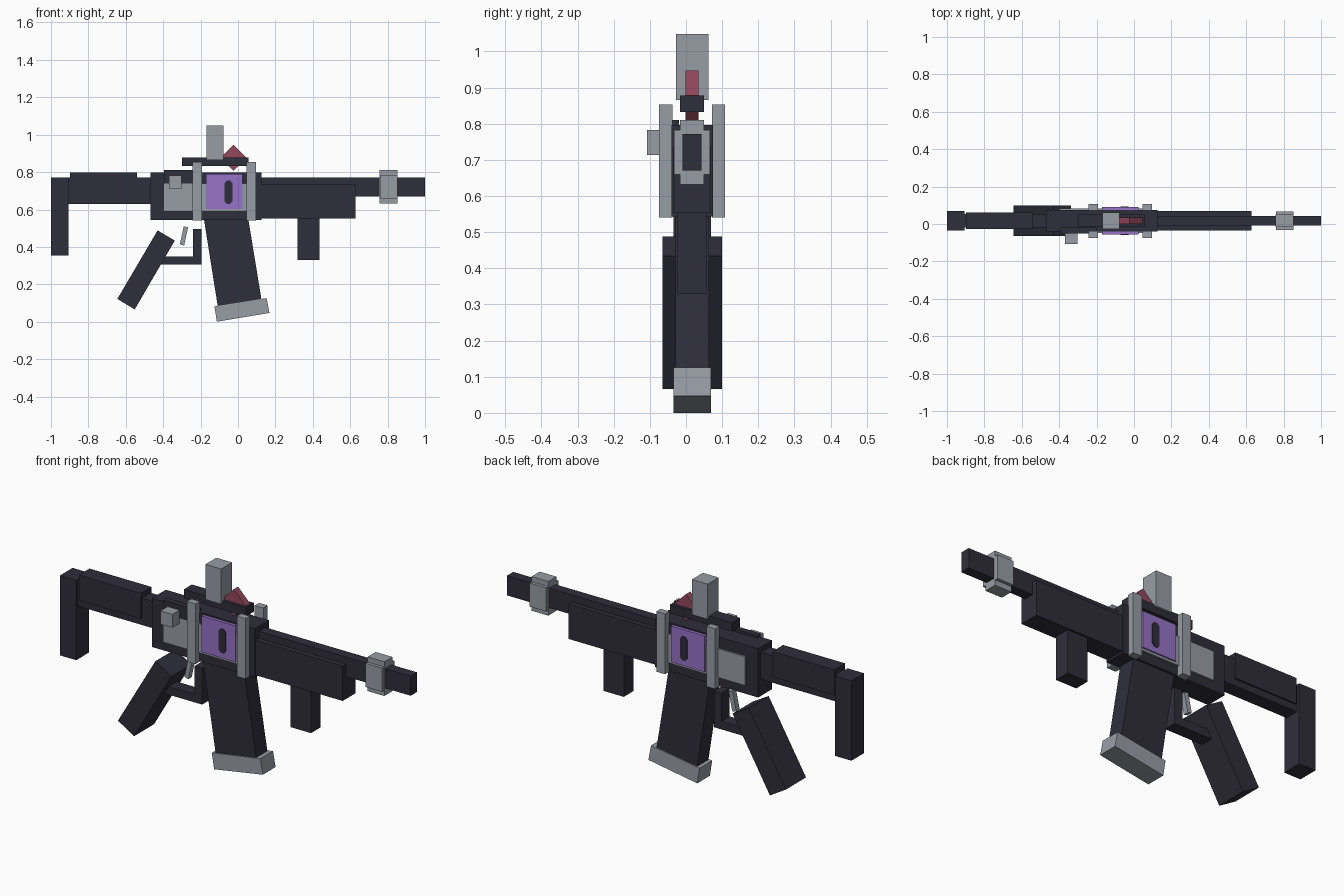
import bpy, bmesh

cube = bpy.data.objects.get("Cube")
if cube:
    bpy.data.objects.remove(cube)


def material(name, rgb):
    col = [((c / 255 + 0.055) / 1.055) ** 2.4 for c in rgb] + [1]
    m = bpy.data.materials.new(name)
    m.use_nodes = True
    m.diffuse_color = col
    m.node_tree.nodes["Principled BSDF"].inputs["Base Color"].default_value = col
    return m


dark = material("dark slate", (47, 46, 59))
silver = material("silver grey", (151, 156, 165))
purple = material("purple", (150, 114, 199))
red = material("dull red", (147, 72, 91))

MID = 0.017  # depth of the symmetry plane


def prism(name, mat, points, y0, y1):
    """Side profile (x, z) extruded in depth from y0 to y1."""
    bm = bmesh.new()
    face = bm.faces.new([bm.verts.new((x, y0, z)) for x, z in points])
    ext = bmesh.ops.extrude_face_region(bm, geom=[face])["geom"]
    bmesh.ops.translate(bm, vec=(0, y1 - y0, 0),
                        verts=[v for v in ext if isinstance(v, bmesh.types.BMVert)])
    bmesh.ops.recalc_face_normals(bm, faces=bm.faces)
    me = bpy.data.meshes.new(name)
    bm.to_mesh(me)
    bm.free()
    me.materials.append(mat)
    ob = bpy.data.objects.new(name, me)
    bpy.context.collection.objects.link(ob)
    return ob


def slab(name, mat, points, half):
    return prism(name, mat, points, MID - half, MID + half)


def rect(x0, x1, z0, z1):
    return [(x0, z0), (x1, z0), (x1, z1), (x0, z1)]


def box(name, mat, x0, x1, z0, z1, half):
    return slab(name, mat, rect(x0, x1, z0, z1), half)


# Stock
box("stock_butt", dark, -1.0, -0.906, 0.355, 0.77, 0.052)
box("stock_bar", dark, -0.91, -0.46, 0.63, 0.77, 0.036)
box("stock_cheek", dark, -0.897, -0.54, 0.665, 0.797, 0.044)

# Receiver and side plates
box("receiver", dark, -0.467, 0.126, 0.543, 0.797, 0.057)
box("side_plate", silver, -0.397, 0.05, 0.59, 0.74, 0.066)
prism("receiver_side_strip", dark, rect(-0.395, -0.2, 0.74, 0.81), -0.05, -0.02)
box("window_panel", purple, -0.17, 0.024, 0.602, 0.79, 0.073)
slab("window_slot", dark, [(-0.06, 0.63), (-0.042, 0.63), (-0.03, 0.645), (-0.03, 0.74),
                           (-0.042, 0.755), (-0.06, 0.755), (-0.072, 0.74), (-0.072, 0.645)], 0.076)
prism("side_knob", silver, rect(-0.37, -0.302, 0.713, 0.783), -0.108, -0.04)

# Upright bars on both sides
for end, x in (("rear", -0.243), ("front", 0.045)):
    for side, s in (("right", -1), ("left", 1)):
        prism(f"{end}_bar_{side}", silver, rect(x, x + 0.05, 0.54, 0.853),
              MID + s * 0.055, MID + s * 0.091)

# Top rail and sights
box("top_rail", dark, -0.3, 0.056, 0.832, 0.878, 0.033)
box("rear_sight", silver, -0.168, -0.077, 0.865, 1.048, 0.045)
slab("front_sight", red, [(-0.094, 0.877), (-0.024, 0.807), (0.046, 0.877), (-0.024, 0.947)], 0.018)

# Handguard, barrel and muzzle
box("handguard", dark, 0.12, 0.627, 0.553, 0.735, 0.052)
box("foregrip", dark, 0.318, 0.436, 0.33, 0.56, 0.04)
box("barrel", dark, 0.12, 1.0, 0.67, 0.772, 0.026)
box("muzzle_ring_tall", silver, 0.757, 0.853, 0.632, 0.81, 0.033)
box("muzzle_ring_wide", silver, 0.758, 0.852, 0.66, 0.783, 0.05)

# Magazine
slab("magazine", dark, [(-0.187, 0.58), (0.05, 0.58), (0.126, 0.115), (-0.107, 0.075)], 0.046)
slab("magazine_base", silver, [(-0.126, 0.082), (0.153, 0.126), (0.168, 0.047), (-0.113, 0.0)], 0.052)

# Trigger group and grip
slab("trigger_guard", dark, [(-0.42, 0.307), (-0.195, 0.307), (-0.195, 0.495),
                             (-0.24, 0.495), (-0.24, 0.35), (-0.42, 0.35)], 0.033)
slab("trigger", silver, [(-0.29, 0.51), (-0.267, 0.505), (-0.288, 0.407), (-0.311, 0.413)], 0.014)
slab("grip", dark, [(-0.43, 0.488), (-0.338, 0.434), (-0.552, 0.066), (-0.645, 0.122)], 0.082)
